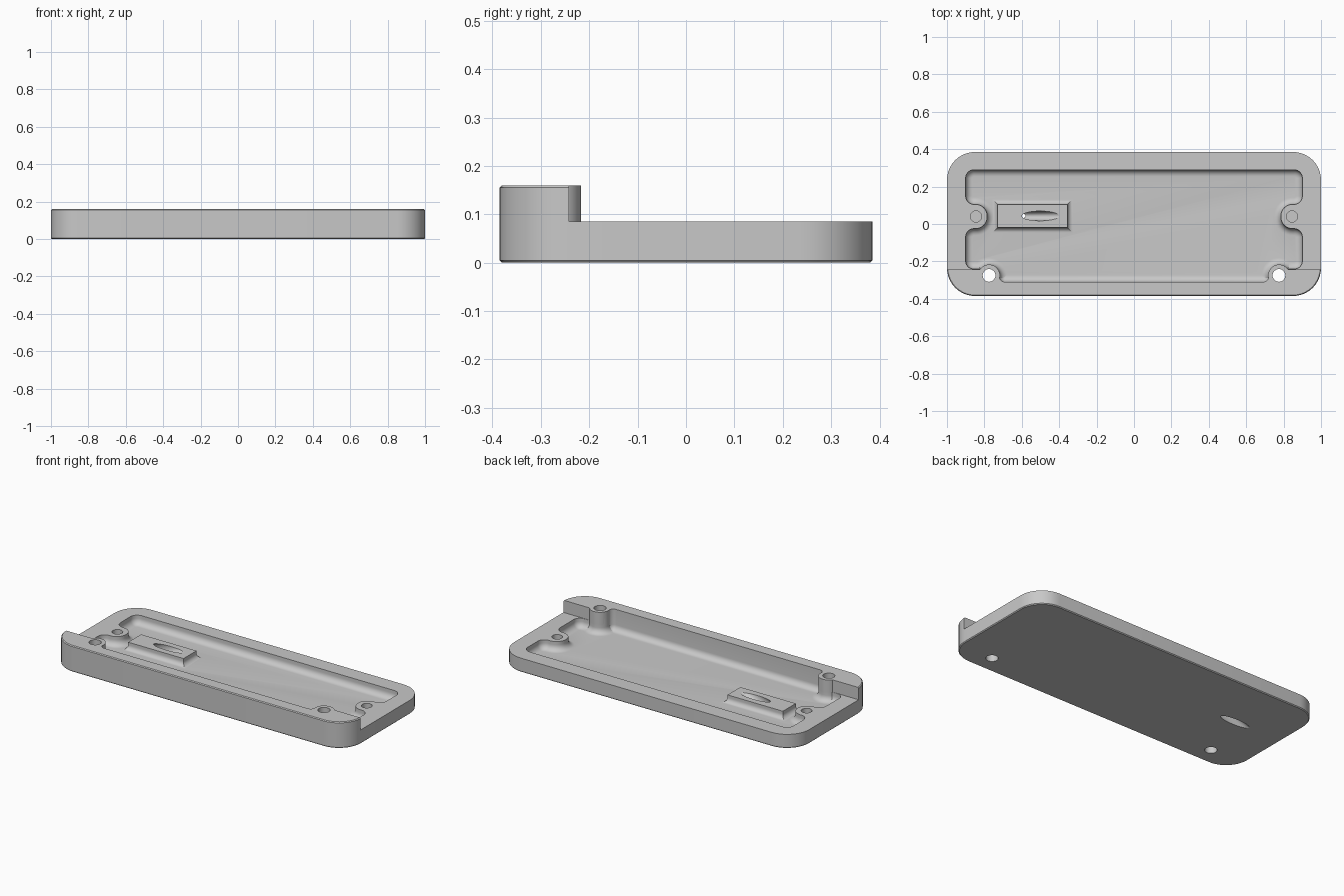
import bpy
import math
from mathutils import Vector

cube = bpy.data.objects.get("Cube")
if cube:
    bpy.data.objects.remove(cube, do_unlink=True)

RIM, TOP, FLOOR, FILLET = 0.085, 0.16, 0.03, 0.036
STEP_Y = -0.242

grey = bpy.data.materials.new("plain_grey")
grey.use_nodes = True
grey.diffuse_color = (0.58, 0.58, 0.58, 1)
grey.node_tree.nodes["Principled BSDF"].inputs["Base Color"].default_value = grey.diffuse_color


def outline(corners, inset=0.0, steps=10):
    """Counterclockwise polygon of (x, y, radius), inset and with rounded corners."""
    pts = []
    n = len(corners)
    for i, (x, y, r) in enumerate(corners):
        p = Vector((x, y))
        d1 = (p - Vector(corners[i - 1][:2])).normalized()
        d2 = (Vector(corners[(i + 1) % n][:2]) - p).normalized()
        turn = 1 if d1.cross(d2) > 0 else -1
        n1, n2 = Vector((-d1.y, d1.x)), Vector((-d2.y, d2.x))
        p = p + inset * (n1 + n2)
        if r == 0:
            pts.append(p)
            continue
        r = max(r - turn * inset, 0.003)
        centre = p + turn * r * (n1 + n2)
        for k in range(steps + 1):
            a = k / steps * math.pi / 2
            pts.append(centre - turn * r * (n1 * math.cos(a) + n2 * math.sin(a)))
    return pts


def ellipse(cx, cy, rx, ry, steps=40):
    return [Vector((cx + rx * math.cos(a), cy + ry * math.sin(a)))
            for a in (2 * math.pi * k / steps for k in range(steps))]


def loft(name, layers):
    """Closed solid through (z, loop) layers, listed from bottom to top."""
    n = len(layers[0][1])
    verts = [(p.x, p.y, z) for z, loop in layers for p in loop]
    faces = [list(range(n))[::-1], [len(verts) - n + i for i in range(n)]]
    for k in range(len(layers) - 1):
        for i in range(n):
            j = (i + 1) % n
            faces.append([k * n + i, k * n + j, k * n + n + j, k * n + n + i])
    mesh = bpy.data.meshes.new(name)
    mesh.from_pydata(verts, [], faces)
    obj = bpy.data.objects.new(name, mesh)
    bpy.context.scene.collection.objects.link(obj)
    return obj


def cut(target, tools):
    """Subtract each tool and bake the result."""
    for tool in tools:
        mod = target.modifiers.new("cut", 'BOOLEAN')
        mod.operation, mod.solver, mod.object = 'DIFFERENCE', 'EXACT', tool
    bpy.context.view_layer.update()
    graph = bpy.context.evaluated_depsgraph_get()
    mesh = bpy.data.meshes.new_from_object(target.evaluated_get(graph))
    target.modifiers.clear()
    target.data = mesh


def fillet(count=7):
    """(height above the floor, distance gained) along a quarter round."""
    for k in range(count + 1):
        a = k / count * math.pi / 2
        yield FILLET * (1 - math.cos(a)), FILLET * (1 - math.sin(a))


def rect(x0, y0, x1, y1, r=0):
    return [(x0, y0, r), (x1, y0, r), (x1, y1, r), (x0, y1, r)]


# Outer shell with fine chamfers at bottom and top
shell = rect(-1, -0.385, 1, 0.385, 0.15)
EDGE = 0.005
body = loft("tray_body", [
    (0, outline(shell, EDGE)), (EDGE, outline(shell)),
    (TOP - EDGE, outline(shell)), (TOP, outline(shell, EDGE))])

# Pocket outline: right half, then mirrored
half = [(0.72, -0.31, 0.03), (0.72, -0.24, 0.03), (0.9, -0.24, 0.042),
        (0.9, -0.025, 0.045), (0.785, -0.025, 0.062),
        (0.785, 0.105, 0.062), (0.9, 0.105, 0.045), (0.9, 0.29, 0.045)]
pocket_shape = half + [(-x, y, r) for x, y, r in reversed(half)]
pocket = loft("pocket_cutter",
              [(FLOOR + h, outline(pocket_shape, d)) for h, d in fillet()]
              + [(0.3, outline(pocket_shape))])

# Everything above the low rim, behind the front ridge
clearance = loft("rim_cutter", [(z, outline(rect(-1.2, STEP_Y, 1.2, 0.6)))
                                for z in (RIM, 0.32)])

# Front screw posts, flared at the base
posts = []
for side in (-1, 1):
    def ring(r):
        return ellipse(side * 0.775, -0.275, r, r)
    posts.append(loft("post_shape",
                      [(0.01, ring(0.058 + FILLET))]
                      + [(FLOOR + h, ring(0.058 + d)) for h, d in fillet()]
                      + [(0.4, ring(0.058))]))

# Raised cord block on the floor, flared at the base
block_shape = rect(-0.73, -0.02, -0.355, 0.105)
block = loft("block_shape",
             [(0.01, outline(block_shape, -0.03))]
             + [(FLOOR + h * 0.8, outline(block_shape, -d * 0.8)) for h, d in fillet()]
             + [(0.075, outline(block_shape))])

cut(pocket, posts + [block])
cut(clearance, posts)

# Screw holes: through the posts, blind in the side bosses
holes = []
for side in (-1, 1):
    for x, y, r, z in ((0.775, -0.275, 0.034, -0.1), (0.845, 0.04, 0.03, 0.035)):
        holes.append(loft("hole_cutter", [(z, ellipse(side * x, y, r, r)),
                                          (0.5, ellipse(side * x, y, r, r))]))

# Slanted cord hole through block and floor
slant = 2.4
cord = loft("cord_cutter", [(z, ellipse(-0.68 + slant * z, 0.043, 0.1, 0.026))
                            for z in (-0.02, 0.1)])

cut(body, [pocket, clearance, cord] + holes)

# Remove the helpers
for tool in posts + holes + [block, pocket, clearance, cord]:
    bpy.data.objects.remove(tool, do_unlink=True)

body.data.materials.clear()
body.data.materials.append(grey)
for poly in body.data.polygons:
    poly.material_index = 0
bpy.ops.object.select_all(action='DESELECT')
body.select_set(True)
bpy.context.view_layer.objects.active = body
bpy.ops.object.shade_smooth_by_angle(angle=math.radians(20))
